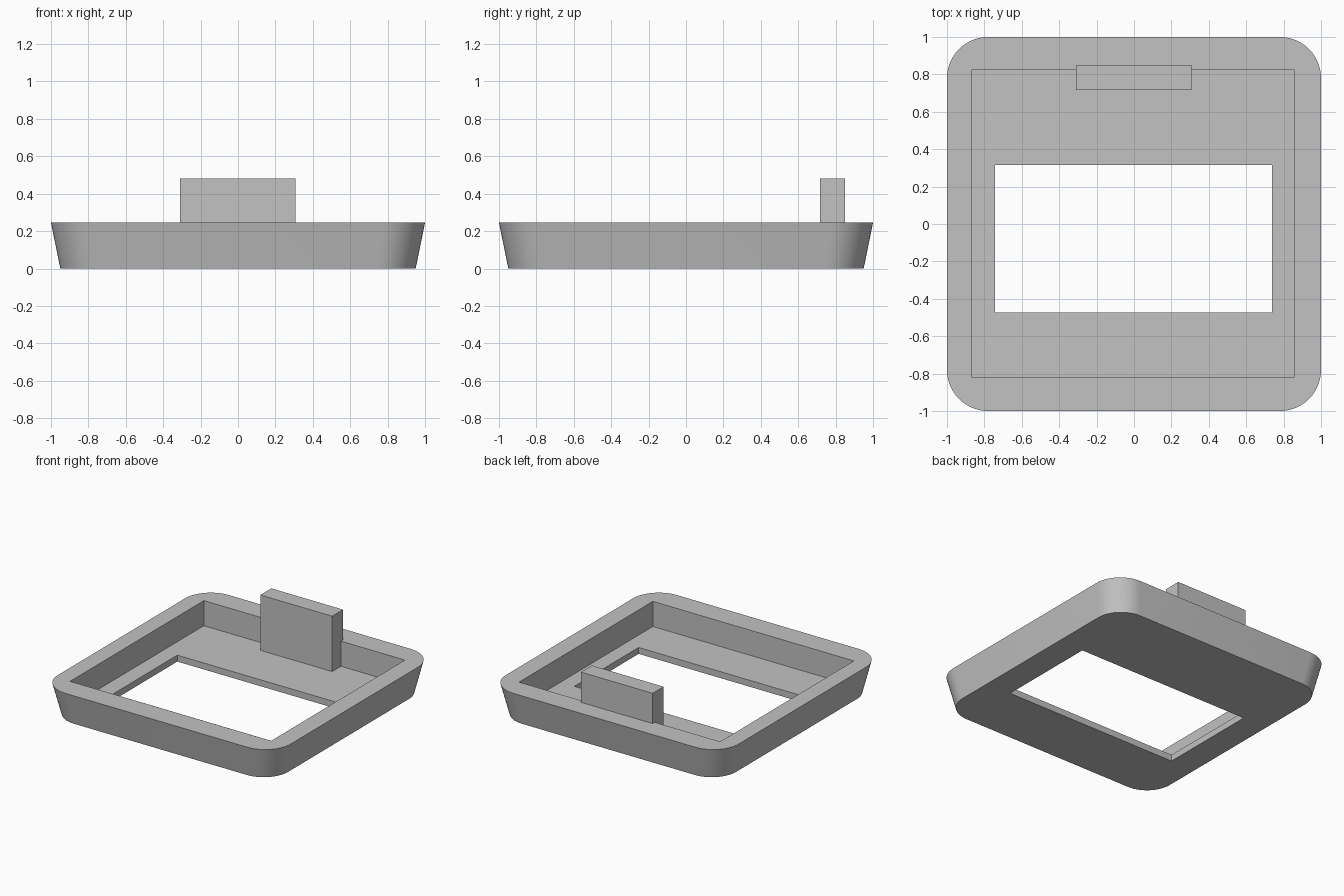
import bpy
import bmesh
from math import cos, sin, pi
from mathutils import Vector

cube = bpy.data.objects.get("Cube")
if cube:
    bpy.data.objects.remove(cube, do_unlink=True)

HEIGHT, FLOOR = 0.245, 0.05
RADIUS, STEPS = 0.22, 14

grey = bpy.data.materials.new("plain grey")
grey.use_nodes = True
colour = (0.54, 0.54, 0.54, 1)
grey.diffuse_color = colour
grey.node_tree.nodes["Principled BSDF"].inputs["Base Color"].default_value = colour


def add_object(name, bm):
    bmesh.ops.recalc_face_normals(bm, faces=bm.faces)
    mesh = bpy.data.meshes.new(name)
    bm.to_mesh(mesh)
    bm.free()
    mesh.materials.append(grey)
    obj = bpy.data.objects.new(name, mesh)
    bpy.context.collection.objects.link(obj)
    return obj


def box(name, low, high):
    low, high = Vector(low), Vector(high)
    bm = bmesh.new()
    bmesh.ops.create_cube(bm, size=1)
    for v in bm.verts:
        v.co = (low + high) / 2 + v.co * (high - low)
    return add_object(name, bm)


def rounded_ring(bm, scale, z):
    ring = []
    for corner, (sx, sy) in enumerate([(1, 1), (-1, 1), (-1, -1), (1, -1)]):
        for i in range(STEPS + 1):
            a = (corner + i / STEPS) * pi / 2
            x = sx * (1 - RADIUS) + RADIUS * cos(a)
            y = sy * (1 - RADIUS) + RADIUS * sin(a)
            ring.append(bm.verts.new((x * scale, y * scale, z)))
    return ring


def cut(obj, cutter):
    cutter.hide_render = True
    mod = obj.modifiers.new("cut", 'BOOLEAN')
    mod.operation = 'DIFFERENCE'
    mod.solver = 'EXACT'
    mod.object = cutter
    bpy.context.view_layer.objects.active = obj
    bpy.ops.object.modifier_apply(modifier=mod.name)
    bpy.data.objects.remove(cutter, do_unlink=True)


# Tapered tray body with rounded corners
bm = bmesh.new()
bottom = rounded_ring(bm, 0.95, 0)
top = rounded_ring(bm, 1, HEIGHT)
bm.faces.new(bottom)
bm.faces.new(top)
n = len(top)
for i in range(n):
    j = (i + 1) % n
    bm.faces.new((bottom[i], bottom[j], top[j], top[i]))
tray = add_object("tray", bm)

# Recess above the floor, then the window through it
cut(tray, box("recess_cutter", (-0.87, -0.817, FLOOR), (0.857, 0.824, 1)))
cut(tray, box("window_cutter", (-0.742, -0.474, -1), (0.739, 0.315, 1)))

# Upright tab standing on the floor against the back wall
tab = box("tab", (-0.309, 0.716, FLOOR - 0.01), (0.307, 0.85, 0.48))

# Smooth rounded corners, crisp edges elsewhere
bpy.ops.object.select_all(action='DESELECT')
tray.select_set(True)
bpy.context.view_layer.objects.active = tray
bpy.ops.object.shade_smooth_by_angle(angle=pi / 6)
